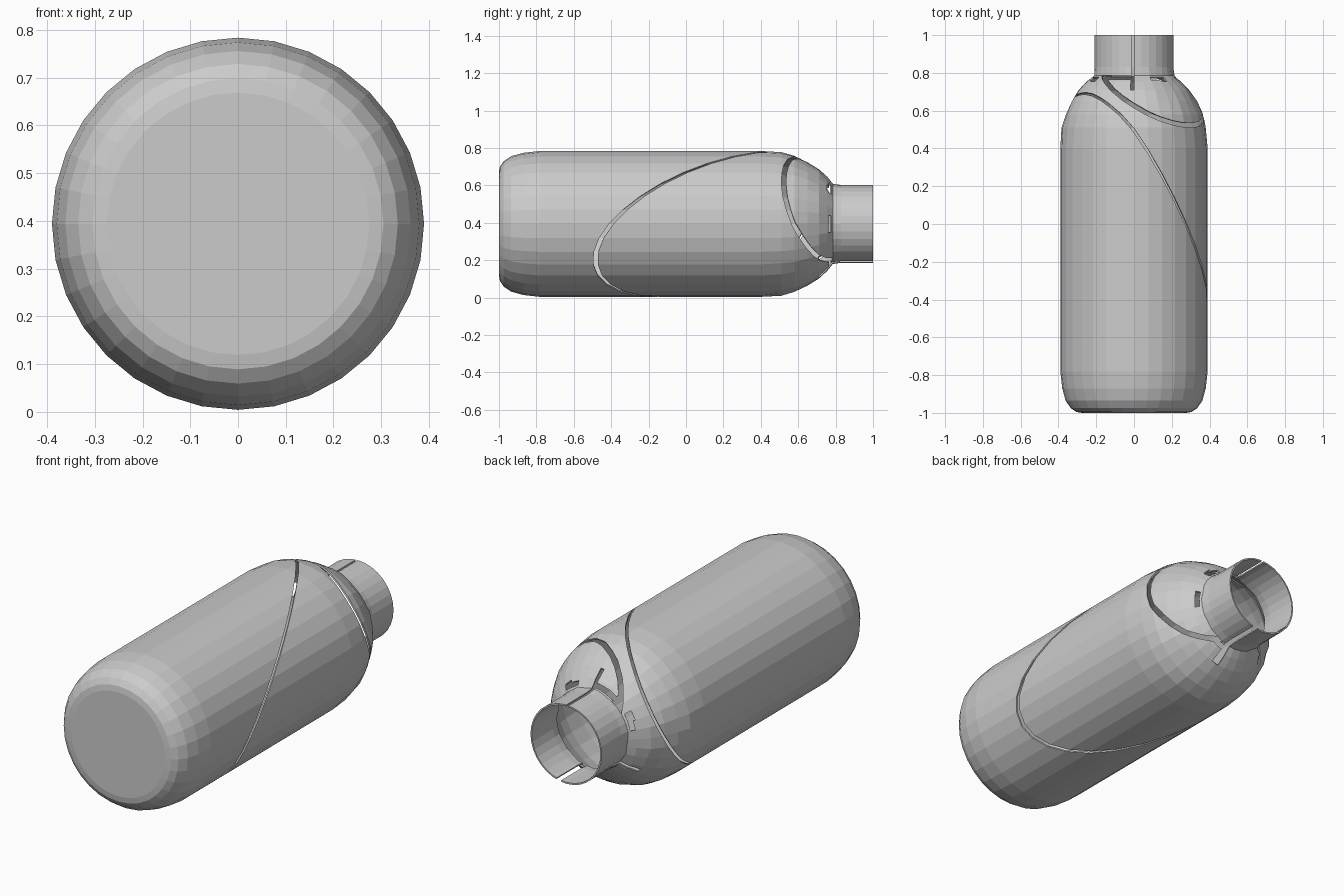
import bpy, bmesh, math, random
from mathutils import Vector

if "Cube" in bpy.data.objects:
    bpy.data.objects.remove(bpy.data.objects["Cube"])

random.seed(4)
CZ, SIDES = 0.394, 32

glass = bpy.data.materials.new("plain grey")
glass.diffuse_color = (0.6, 0.6, 0.6, 1)
glass.use_nodes = True
glass.node_tree.nodes["Principled BSDF"].inputs["Base Color"].default_value = glass.diffuse_color

# lathe profile of the bottle lying along y: (y, radius)
profile = [(-1, .275), (-.995, .305), (-.975, .335), (-.935, .362), (-.87, .38),
           (-.78, .39), (.4, .39), (.51, .382), (.58, .364), (.65, .332), (.71, .295),
           (.755, .25), (.785, .212), (.83, .208), (1, .208)]

bm = bmesh.new()
rings = []
for y, r in profile:
    ring = []
    for i in range(SIDES):
        a = 2 * math.pi * i / SIDES
        k = r + (random.uniform(-.004, .003) if .5 < y < .8 else 0)
        ring.append(bm.verts.new((k * math.cos(a), y, CZ + k * math.sin(a))))
    rings.append(ring)
for lo, hi in zip(rings, rings[1:]):
    for i in range(SIDES):
        j = (i + 1) % SIDES
        bm.faces.new((lo[i], hi[i], hi[j], lo[j]))
bm.faces.new(rings[0])
bmesh.ops.recalc_face_normals(bm, faces=bm.faces)


def cut(co, no, keep):
    """Slice only the faces whose centre passes the keep rule."""
    fs = [f for f in bm.faces if keep(f.calc_center_median())]
    geom = set(fs)
    for f in fs:
        geom.update(f.edges)
        geom.update(f.verts)
    bmesh.ops.bisect_plane(bm, geom=list(geom), dist=1e-6, plane_co=co, plane_no=no)


def remove(rule):
    fs = [f for f in bm.faces if rule(f.calc_center_median())]
    bmesh.ops.delete(bm, geom=fs, context='FACES')


def plane_crack(a, b, c, width, keep):
    """Narrow gap along the plane y = a + b*x + c*(z - CZ)."""
    no = Vector((-b, 1, -c)).normalized()
    co = Vector((0, a, CZ))
    for s in (-.5, .5):
        cut(co + no * width * s, no, keep)
    remove(lambda p: keep(p) and abs((p - co).dot(no)) < width * .499)


def angle_of(p):
    return math.degrees(math.atan2(p.z - CZ, p.x))


def neck_slit(deg, half):
    """Lengthwise gap in the neck, at an angle around the axis."""
    for d in (deg - half, deg + half):
        t = math.radians(d)
        cut(Vector((0, 0, CZ)), Vector((-math.sin(t), 0, math.cos(t))),
            lambda p: p.y > .72 and abs(angle_of(p) - deg) < 25)
    remove(lambda p: p.y > .72 and abs(angle_of(p) - deg) < half * .98)


# long slanting crack round the body, and the crack round the shoulder
plane_crack(.175, -1.474, .833, .012, lambda p: -.9 < p.y < .8)
plane_crack(.758, -.496, -.383, .018, lambda p: .3 < p.y < .785 and p.x > -.24)

# splits along the neck
neck_slit(92, 1.8)
neck_slit(-78, 4)
neck_slit(-140, 2)

# broken ring where the neck meets the shoulder
for deg, half in ((110, 16), (-70, 14)):
    for y in (.765, .78):
        cut(Vector((0, y, CZ)), Vector((0, 1, 0)),
            lambda p: .755 < p.y < .785 and abs(angle_of(p) - deg) < half)
    remove(lambda p: .765 < p.y < .78 and abs(angle_of(p) - deg) < half)

# small chips at the neck base
for deg in (58, 0, 160):
    for y in (.762, .777):
        cut(Vector((0, y, CZ)), Vector((0, 1, 0)),
            lambda p: .755 < p.y < .785 and abs(angle_of(p) - deg) < 7)
    remove(lambda p: .762 < p.y < .777 and abs(angle_of(p) - deg) < 7)

me = bpy.data.meshes.new("cracked_bottle")
bm.to_mesh(me)
bm.free()
me.materials.append(glass)
bottle = bpy.data.objects.new("cracked_bottle", me)
bpy.context.collection.objects.link(bottle)

# thin wall
wall = bottle.modifiers.new("wall", 'SOLIDIFY')
wall.thickness = .008
wall.offset = -1
